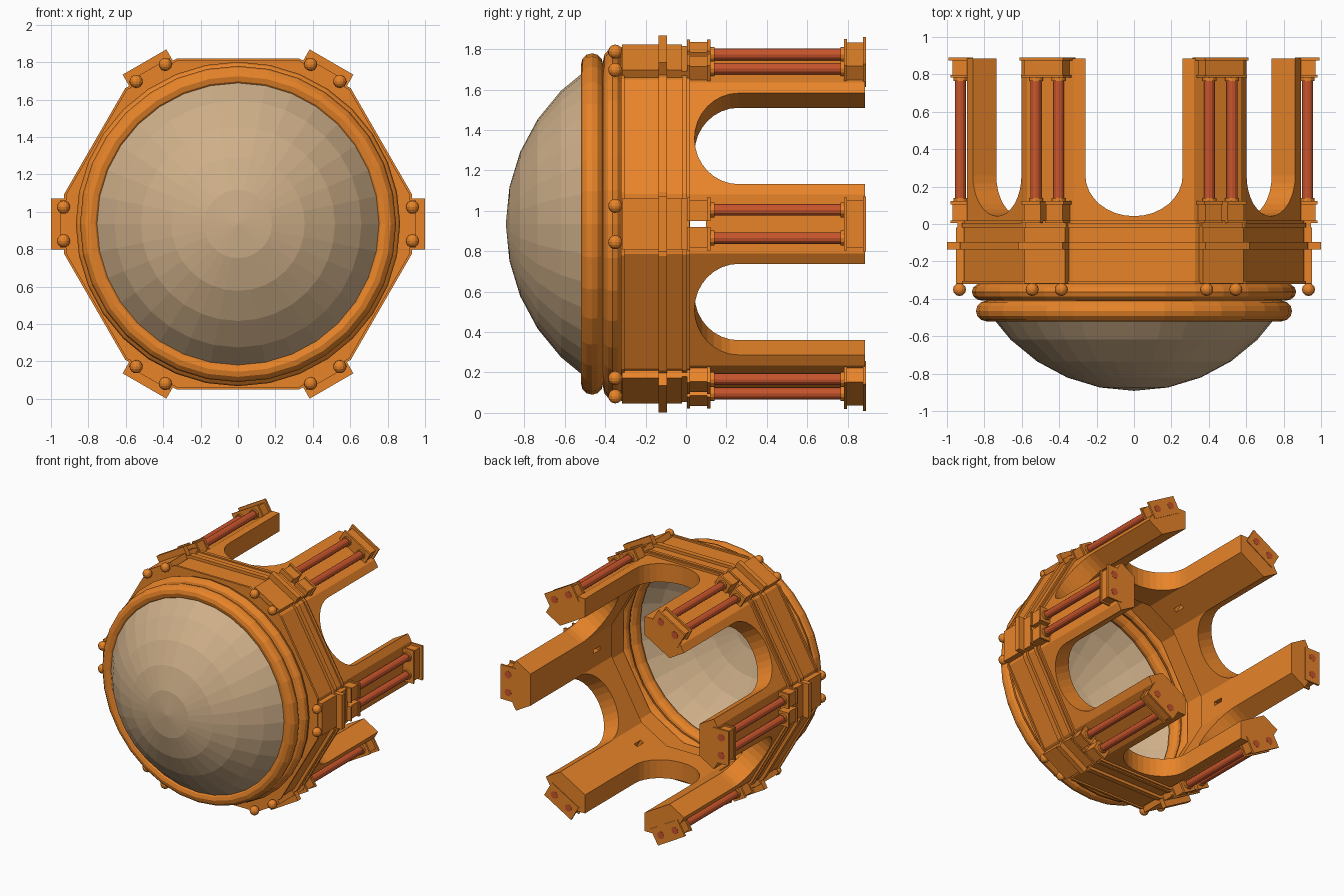
import bpy, bmesh
from math import pi, sin, cos, radians

if "Cube" in bpy.data.objects:
    bpy.data.objects.remove(bpy.data.objects["Cube"])

CZ = 0.935                      # height of the main axis (runs along y)
R3 = cos(pi / 6)


def material(name, rgb):
    m = bpy.data.materials.new(name)
    m.diffuse_color = (*rgb, 1)
    m.use_nodes = True
    m.node_tree.nodes["Principled BSDF"].inputs["Base Color"].default_value = m.diffuse_color
    return m


ORANGE = material("orange_paint", (0.80, 0.23, 0.022))
RED = material("red_rod", (0.58, 0.09, 0.025))
SAND = material("sand_dome", (0.62, 0.43, 0.25))


def finish(name, bm, mat):
    bmesh.ops.recalc_face_normals(bm, faces=bm.faces)
    me = bpy.data.meshes.new(name)
    bm.to_mesh(me)
    bm.free()
    ob = bpy.data.objects.new(name, me)
    bpy.context.collection.objects.link(ob)
    if mat:
        me.materials.append(mat)
    return ob


def polar(a, u, w, y):
    """Point from radial u and tangential w in a frame turned by a about the axis."""
    return (u * cos(a) - w * sin(a), y, CZ + u * sin(a) + w * cos(a))


def loft(bm, loops, caps=True, closed=False):
    """Skin a list of equal-length point loops."""
    vs = [[bm.verts.new(p) for p in lp] for lp in loops]
    n = len(vs[0])
    pairs = list(zip(vs, vs[1:])) + ([(vs[-1], vs[0])] if closed else [])
    for a, b in pairs:
        for i in range(n):
            j = (i + 1) % n
            bm.faces.new((a[i], a[j], b[j], b[i]))
    if caps and not closed:
        bm.faces.new(vs[0])
        bm.faces.new(vs[-1])


def hexa(apothem, flat, y):
    """Hexagon with its six corners cut flat."""
    w = (apothem - flat * R3) / 0.5
    return [polar(k * pi / 3, flat, s * w, y) for k in range(6) for s in (-1, 1)]


def hex_ring(name, outer, inner, y0, y1):
    bm = bmesh.new()
    loft(bm, [hexa(*outer, y0), hexa(*outer, y1), hexa(*inner, y1), hexa(*inner, y0)], closed=True)
    return finish(name, bm, ORANGE)


def box(bm, a, u0, u1, w0, w1, y0, y1):
    q = ((u0, w0), (u1, w0), (u1, w1), (u0, w1))
    loft(bm, [[polar(a, u, w, y) for u, w in q] for y in (y0, y1)])


def lathe(bm, profile, n=32, closed=True):
    loops = [[polar(2 * pi * i / n, r, 0, y) for i in range(n)] for r, y in profile]
    loft(bm, loops, caps=False, closed=closed)


def rod(bm, a, u, w, r, y0, y1, n=12):
    loft(bm, [[polar(a, u + r * cos(2 * pi * i / n), w + r * sin(2 * pi * i / n), y)
               for i in range(n)] for y in (y0, y1)])


# Front dome: spherical cap, pole facing the front
bm = bmesh.new()
R, C = 0.933, 0.041
steps = [radians(11.25 * i) for i in range(1, 6)]
lathe(bm, [(R * sin(t), C - R * cos(t)) for t in steps], closed=False)
tip = bm.verts.new((0, C - R, CZ))
first = list(bm.verts)[:32]
for i in range(32):
    bm.faces.new((tip, first[i], first[(i + 1) % 32]))
finish("front_dome", bm, SAND)

# Two round rings holding the dome
for name, rad, y, rr, ry in (("front_ring", 0.79, -0.465, 0.055, 0.055),
                             ("rear_ring", 0.81, -0.363, 0.057, 0.047)):
    bm = bmesh.new()
    lathe(bm, [(rad + rr * cos(pi * i / 6), y + ry * sin(pi * i / 6)) for i in range(12)])
    finish(name, bm, ORANGE)

# Hexagonal collar: main wall plus raised bands
INNER = (0.745, 0.765)
hex_ring("collar", (0.862, 0.91), INNER, -0.315, 0.02)
hex_ring("collar_front_band", (0.875, 0.92), (0.76, 0.78), -0.322, -0.305)
hex_ring("collar_middle_band", (0.885, 0.93), (0.76, 0.78), -0.135, -0.095)
hex_ring("collar_rear_band", (0.872, 0.92), (0.76, 0.78), -0.02, 0.005)

# Pillars: hexagonal tube with U-shaped slots cut through each side
pillars = hex_ring("rear_pillars", (0.845, 0.892), (0.70, 0.736), -0.13, 0.885)
bm = bmesh.new()
arc = [(0.26 * cos(pi + pi * i / 16), 0.26 + 0.218 * sin(pi + pi * i / 16)) for i in range(17)]
slot = [(-0.26, 1.0)] + arc + [(0.26, 1.0)]
cutters = []
for k in range(6):
    a = pi / 6 + k * pi / 3
    bm = bmesh.new()
    loft(bm, [[polar(a, u, w, y) for w, y in slot] for u in (0.55, 1.2)])
    cutters.append(finish("slot_cutter", bm, None))
    bm = bmesh.new()
    box(bm, k * pi / 3, 0.6, 1.2, -0.015, 0.015, 0.021, 0.10)
    cutters.append(finish("gap_cutter", bm, None))
for c in cutters:
    mod = pillars.modifiers.new("cut", 'BOOLEAN')
    mod.operation, mod.solver, mod.object = 'DIFFERENCE', 'EXACT', c
dg = bpy.context.evaluated_depsgraph_get()
mesh = bpy.data.meshes.new_from_object(pillars.evaluated_get(dg))
pillars.modifiers.clear()
pillars.data = mesh
mesh.materials.clear()
mesh.materials.append(ORANGE)
for c in cutters:
    bpy.data.objects.remove(c)

# Corner fittings, repeated on the six corners
for k in range(6):
    a = k * pi / 3
    # stepped corner block on the collar
    bm = bmesh.new()
    box(bm, a, 0.84, 0.953, -0.125, 0.125, -0.318, -0.02)
    box(bm, a, 0.84, 1.0, -0.135, 0.135, -0.135, -0.095)
    box(bm, a, 0.84, 0.945, -0.125, 0.125, -0.02, 0.018)
    finish(f"corner_block_{k}", bm, ORANGE)

    # rod clamps: split one at the base, full one at the end
    bm = bmesh.new()
    for s in (-1, 1):
        w0, w1, w2 = sorted((s * 0.016, s * 0.12)), sorted((s * 0.016, s * 0.13)), None
        box(bm, a, 0.87, 0.97, *w0, 0.018, 0.105)
        box(bm, a, 0.87, 0.98, *w1, 0.105, 0.122)
        box(bm, a, 0.87, 0.98, *w1, 0.005, 0.02)
        rod(bm, a, 0.928, s * 0.07, 0.037, 0.12, 0.14)
    finish(f"base_clamp_{k}", bm, ORANGE)
    bm = bmesh.new()
    box(bm, a, 0.86, 0.982, -0.13, 0.13, 0.782, 0.797)
    box(bm, a, 0.86, 0.97, -0.118, 0.118, 0.797, 0.875)
    box(bm, a, 0.86, 0.992, -0.135, 0.135, 0.875, 0.89)
    for s in (-1, 1):
        rod(bm, a, 0.928, s * 0.07, 0.037, 0.765, 0.785)
    finish(f"end_clamp_{k}", bm, ORANGE)

    # pair of red rods, their ends just showing at the back
    bm = bmesh.new()
    for s in (-1, 1):
        rod(bm, a, 0.928, s * 0.07, 0.029, 0.10, 0.8915)
    finish(f"rods_{k}", bm, RED)

    # round bolt heads on the front face
    bm = bmesh.new()
    for s in (-1, 1):
        ball = bmesh.ops.create_uvsphere(bm, u_segments=12, v_segments=8, radius=0.035)
        bmesh.ops.translate(bm, verts=ball["verts"], vec=polar(a, 0.933, s * 0.09, -0.35))
    finish(f"bolt_heads_{k}", bm, ORANGE)
